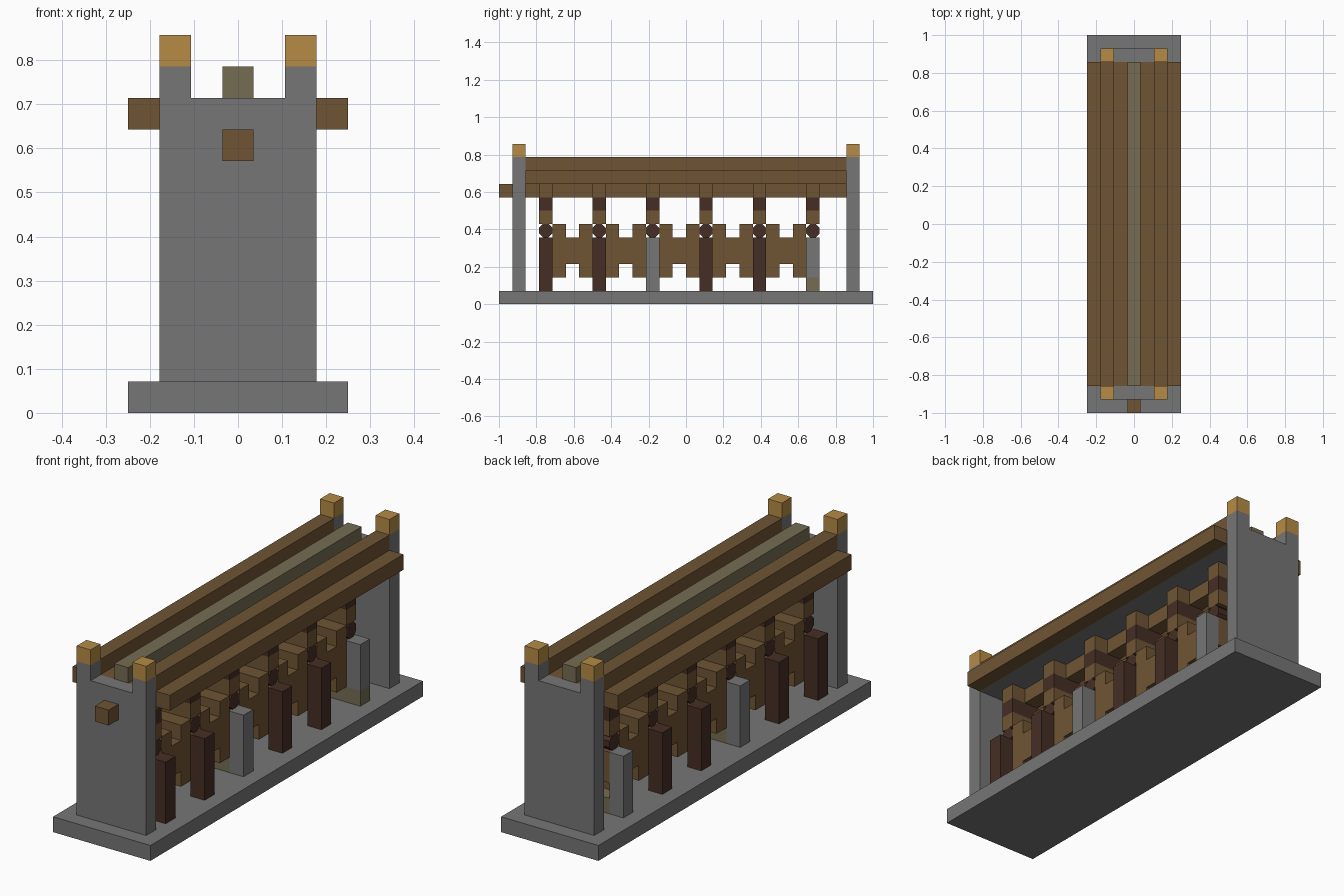
import bpy
import math

if "Cube" in bpy.data.objects:
    bpy.data.objects.remove(bpy.data.objects["Cube"], do_unlink=True)

U = 2 / 28  # one block


def make_material(name, rgb):
    mat = bpy.data.materials.new(name)
    mat.use_nodes = True
    mat.diffuse_color = (*rgb, 1)
    mat.node_tree.nodes["Principled BSDF"].inputs["Base Color"].default_value = (*rgb, 1)
    return mat


STONE = make_material("grey stone", (0.18, 0.18, 0.18))
WOOD = make_material("brown wood", (0.159, 0.089, 0.034))
DARK = make_material("dark wood", (0.06, 0.027, 0.018))
GOLD = make_material("golden cap", (0.46, 0.26, 0.06))
OLIVE = make_material("olive wood", (0.178, 0.15, 0.084))


def box(name, mat, x, y, z):
    """Box from (low, high) spans measured in blocks."""
    spans = (x, y, z)
    bpy.ops.mesh.primitive_cube_add(size=1, location=[(a + b) / 2 * U for a, b in spans])
    obj = bpy.context.object
    obj.name = name
    obj.scale = [(b - a) * U for a, b in spans]
    bpy.ops.object.transform_apply(location=False, rotation=False, scale=True)
    obj.data.materials.append(mat)
    return obj


def pair(name, mat, x, y, z):
    """The same box on the left and the right."""
    box("left_" + name, mat, x, y, z)
    box("right_" + name, mat, (-x[1], -x[0]), y, z)


FULL = (-12, 12)
CORE = (-1.5, 1.5)

# Base and end walls with capped corner posts
box("base", STONE, (-3.5, 3.5), (-14, 14), (0, 1))
for end, y in (("front", (-13, -12)), ("back", (12, 13))):
    box(end + "_wall", STONE, (-2.5, 2.5), y, (1, 10))
    pair(end + "_post", STONE, (1.5, 2.5), y, (10, 11))
    pair(end + "_cap", GOLD, (1.5, 2.5), y, (11, 12))

# Stepped roof
pair("outer_rail", WOOD, (2.5, 3.5), FULL, (9, 10))
pair("upper_rail", WOOD, (1.5, 2.5), FULL, (10, 11))
box("roof_deck", WOOD, (-2.5, 2.5), FULL, (9.3, 10))
box("roof_lining", STONE, (-2.5, 2.5), FULL, (9, 9.3))
box("ridge", OLIVE, (-0.5, 0.5), FULL, (10, 11))

# Drive shaft, poking out of the front wall
box("shaft", WOOD, (-0.5, 0.5), (-14, 12), (8, 9))

# Six stations with side posts and a hanging stack
for i in range(6):
    start = -11 + 4 * i
    y = (start, start + 1)
    stone = i % 3 == 2
    pair("side_post", STONE if stone else DARK, (1.5, 2.5), y, (2 if i == 5 else 1, 5))
    if i == 5:
        box("left_post_foot", OLIVE, (1.5, 2.5), y, (1, 2))
        box("right_post_foot", STONE, (-2.5, -1.5), y, (1, 2))
    if stone:
        box("cross_sill", OLIVE, CORE, y, (1, 2))
    box("cam", WOOD, CORE, y, (8, 9))
    box("stem", DARK, CORE, y, (7, 8))
    box("collar", WOOD, CORE, y, (6, 7))
    box("hub", WOOD, CORE, y, (3, 5))

    # Octagonal cross pin
    bpy.ops.mesh.primitive_cylinder_add(
        vertices=8, radius=0.5 * U / math.cos(math.pi / 8), depth=3 * U,
        location=(0, (start + 0.5) * U, 5.5 * U), rotation=(0, math.pi / 2, 0))
    pin = bpy.context.object
    pin.name = "cross_pin"
    pin.data.materials.append(DARK)
    for v in pin.data.vertices:  # turn flats to the top and sides
        c, s = math.cos(math.pi / 8), math.sin(math.pi / 8)
        v.co.x, v.co.y = c * v.co.x - s * v.co.y, s * v.co.x + c * v.co.y

    # Drum between this station and the next
    if i < 5:
        box("drum_front", WOOD, CORE, (start + 1, start + 2), (2, 6))
        box("drum_core", WOOD, CORE, (start + 2, start + 3), (3, 5))
        box("drum_back", WOOD, CORE, (start + 3, start + 4), (2, 6))
